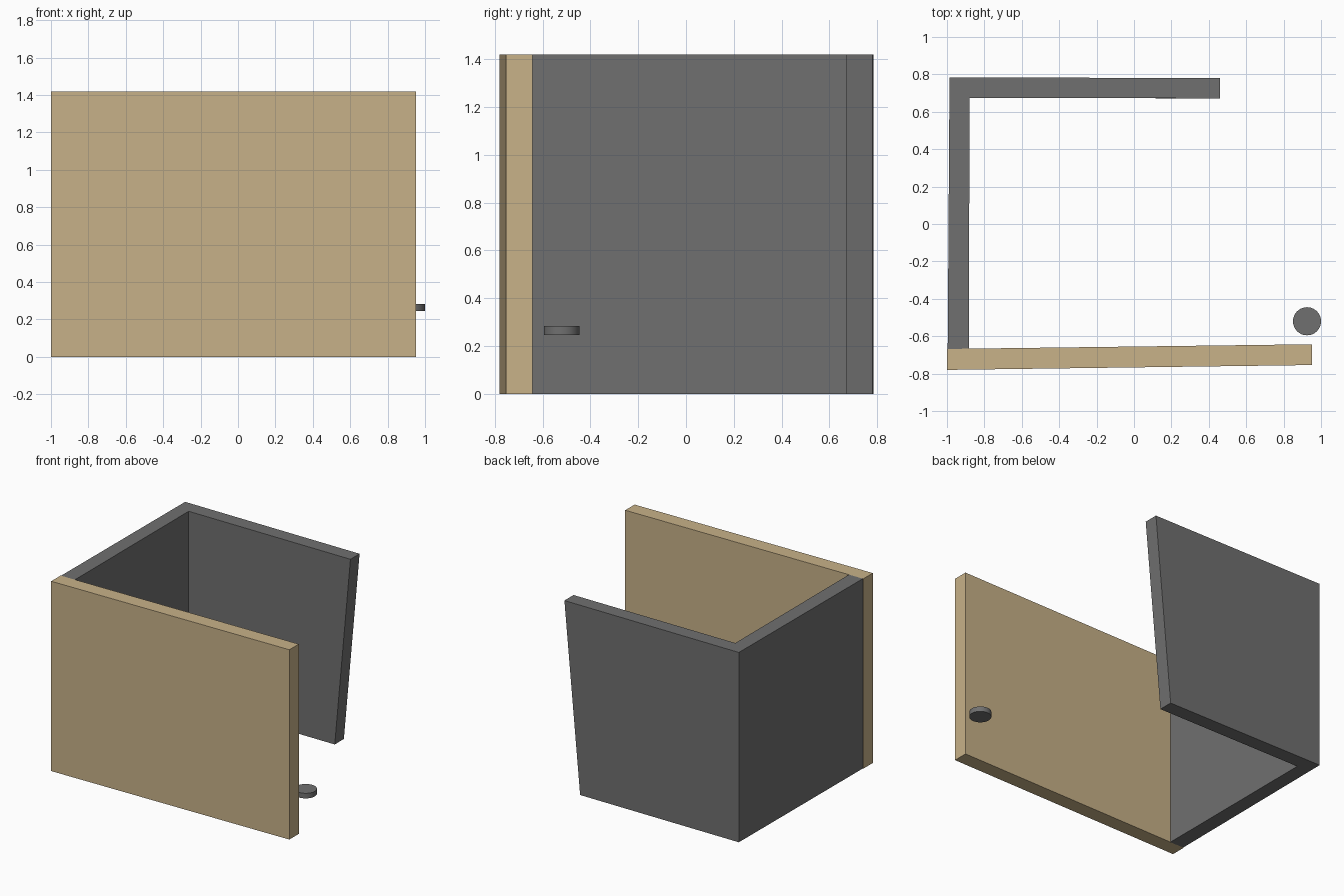
import bpy, bmesh

if "Cube" in bpy.data.objects:
    bpy.data.objects.remove(bpy.data.objects["Cube"])

H = 1.42


def material(name, color):
    m = bpy.data.materials.new(name)
    m.diffuse_color = (*color, 1)
    m.use_nodes = True
    m.node_tree.nodes["Principled BSDF"].inputs["Base Color"].default_value = m.diffuse_color
    return m


tan = material("tan wood", (0.578, 0.445, 0.25))
grey = material("dark grey", (0.162, 0.162, 0.162))


def wall(name, bottom, mat, top=None):
    """Upright panel from a four-corner footprint, optionally with a different top outline."""
    bm = bmesh.new()
    lo = [bm.verts.new((x, y, 0)) for x, y in bottom]
    hi = [bm.verts.new((x, y, H)) for x, y in (top or bottom)]
    bm.faces.new(lo[::-1])
    bm.faces.new(hi)
    for i in range(4):
        j = (i + 1) % 4
        bm.faces.new((lo[i], lo[j], hi[j], hi[i]))
    me = bpy.data.meshes.new(name)
    bm.to_mesh(me)
    bm.free()
    me.materials.append(mat)
    ob = bpy.data.objects.new(name, me)
    bpy.context.collection.objects.link(ob)
    return ob


# Front panel, very slightly turned
wall("front_panel", [(-1, -0.78), (0.953, -0.754), (0.953, -0.643), (-1, -0.668)], tan)

# Left wall between the front panel and the back wall
wall("left_wall", [(-0.996, -0.668), (-0.882, -0.668), (-0.88, 0.674), (-0.987, 0.674)], grey)

# Back wall with a free end that leans outward towards the top
def back_outline(end):
    return [(-0.987, 0.674), (end, 0.672), (end, 0.78), (-0.986, 0.784)]

wall("back_wall", back_outline(0.33), grey, back_outline(0.46))

# Small round disc beside the front panel
bpy.ops.mesh.primitive_cylinder_add(vertices=48, radius=0.075, depth=0.038,
                                    location=(0.925, -0.52, 0.265))
disc = bpy.context.object
disc.name = "round_disc"
disc.data.materials.append(grey)
bpy.ops.object.shade_smooth_by_angle()
